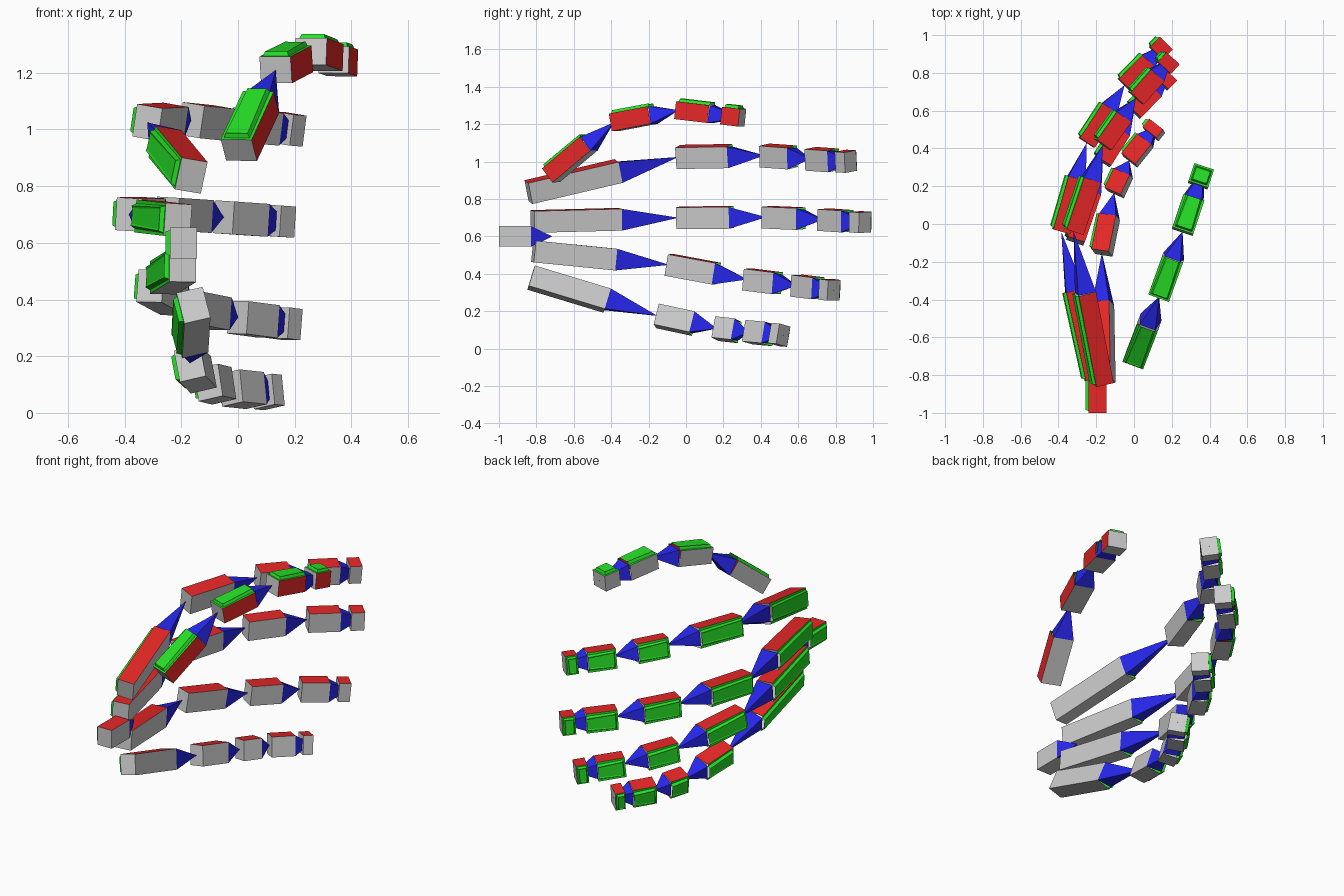
import bpy, bmesh
from mathutils import Vector

if "Cube" in bpy.data.objects:
    bpy.data.objects.remove(bpy.data.objects["Cube"])


def mat(name, rgb):
    m = bpy.data.materials.new(name)
    m.diffuse_color = (*rgb, 1)
    m.use_nodes = True
    m.node_tree.nodes["Principled BSDF"].inputs["Base Color"].default_value = m.diffuse_color
    return m


MATS = [mat("plain_grey", (0.6, 0.6, 0.6)), mat("top_red", (0.8, 0.02, 0.02)),
        mat("back_green", (0.02, 0.75, 0.02)), mat("joint_blue", (0.02, 0.02, 0.85))]
GREY, RED, GREEN, BLUE = range(4)
W, H = 0.095, 0.116      # thickness along the green normal, along the red normal


def ring(bm, org, d, g, r, t, w, h):
    # rectangular cross-section at distance t along the bone
    c = org + d * t
    return [bm.verts.new(c + g * (a * w / 2) + r * (b * h / 2))
            for a, b in ((-1, -1), (1, -1), (1, 1), (-1, 1))]


def add_box(bm, org, d, g, r, t0, t1, w, h, cap):
    # grey box, red on top, green back with a raised bevelled panel
    a = ring(bm, org, d, g, r, t0, w, h)
    b = ring(bm, org, d, g, r, t1, w, h)
    bm.faces.new(a[::-1]).material_index = GREY
    if cap:
        bm.faces.new(b).material_index = GREY
    for i, m in enumerate((GREY, GREEN, RED, GREY)):
        j = (i + 1) % 4
        f = bm.faces.new((a[i], a[j], b[j], b[i]))
        f.material_index = m
        if m == GREEN:
            back = f
    bm.normal_update()
    margin = min(0.014, (t1 - t0) * 0.14)
    for thick, lift in ((margin, 0), (0.009, 0.016), (0.008, -0.003)):
        bmesh.ops.inset_region(bm, faces=[back], thickness=thick)
        for v in back.verts:
            v.co += g * lift
        bm.normal_update()
    return b


def bone(name, p, q, red, box=0.6, end=None, w=W, h=H):
    p, q = Vector(p), Vector(q)
    length = (q - p).length
    d = (q - p).normalized()
    r = Vector(red)
    r = (r - d * r.dot(d)).normalized()
    g = r.cross(d)
    bm = bmesh.new()
    b = add_box(bm, p, d, g, r, 0, length * box, w, h, False)
    # blue pyramid pointing to the next joint
    apex = bm.verts.new(q + d * (0.002 if end else 0))
    for i in range(4):
        bm.faces.new((b[i], b[(i + 1) % 4], apex)).material_index = BLUE
    # fingertip block
    if end:
        add_box(bm, p, d, g, r, length * end, length, w, h * 0.95, True)
    bmesh.ops.recalc_face_normals(bm, faces=bm.faces)
    me = bpy.data.meshes.new(name)
    bm.to_mesh(me)
    bm.free()
    for m in MATS:
        me.materials.append(m)
    bpy.context.collection.objects.link(bpy.data.objects.new(name, me))


# wrist
bone("wrist", (-0.193, -1, 0.6), (-0.193, -0.715, 0.6), (0, 0, 1), h=0.11)

# joint positions of each finger, direction of its red side
CHAINS = {
    "index_finger": ([(-0.165, -0.842, 0.837), (-0.32, -0.04, 1.025), (-0.165, 0.42, 1.033),
                      (0.01, 0.667, 1.015), (0.20, 0.88, 1.0)], (0.17, 0, 1), (0.57, 0.76)),
    "middle_finger": ([(-0.212, -0.82, 0.68), (-0.385, -0.04, 0.70), (-0.25, 0.43, 0.703),
                       (-0.05, 0.735, 0.69), (0.168, 0.957, 0.675)], (0.06, 0, 1), (0.57, 0.76)),
    "ring_finger": ([(-0.195, -0.815, 0.52), (-0.31, -0.09, 0.448), (-0.165, 0.33, 0.37),
                     (0.0, 0.593, 0.337), (0.19, 0.79, 0.312)], (0.02, 0, 1), (0.57, 0.76)),
    "little_finger": ([(-0.157, -0.828, 0.38), (-0.17, -0.152, 0.175), (-0.105, 0.165, 0.107),
                       (-0.025, 0.337, 0.088), (0.123, 0.52, 0.072)], (-0.23, 0, 1), (0.57, 0.76)),
    "thumb": ([(0.003, -0.722, 0.927), (0.133, -0.385, 1.21), (0.257, -0.04, 1.275),
               (0.37, 0.30, 1.235)], (1, -0.35, 0), (0.52, 0.72)),
}
for name, (pts, red, (box, end)) in CHAINS.items():
    last = len(pts) - 2
    for i in range(last + 1):
        tip = i == last
        bone(f"{name}_bone_{i + 1}", pts[i], pts[i + 1], red,
             box if tip else 0.6, end if tip else None)
